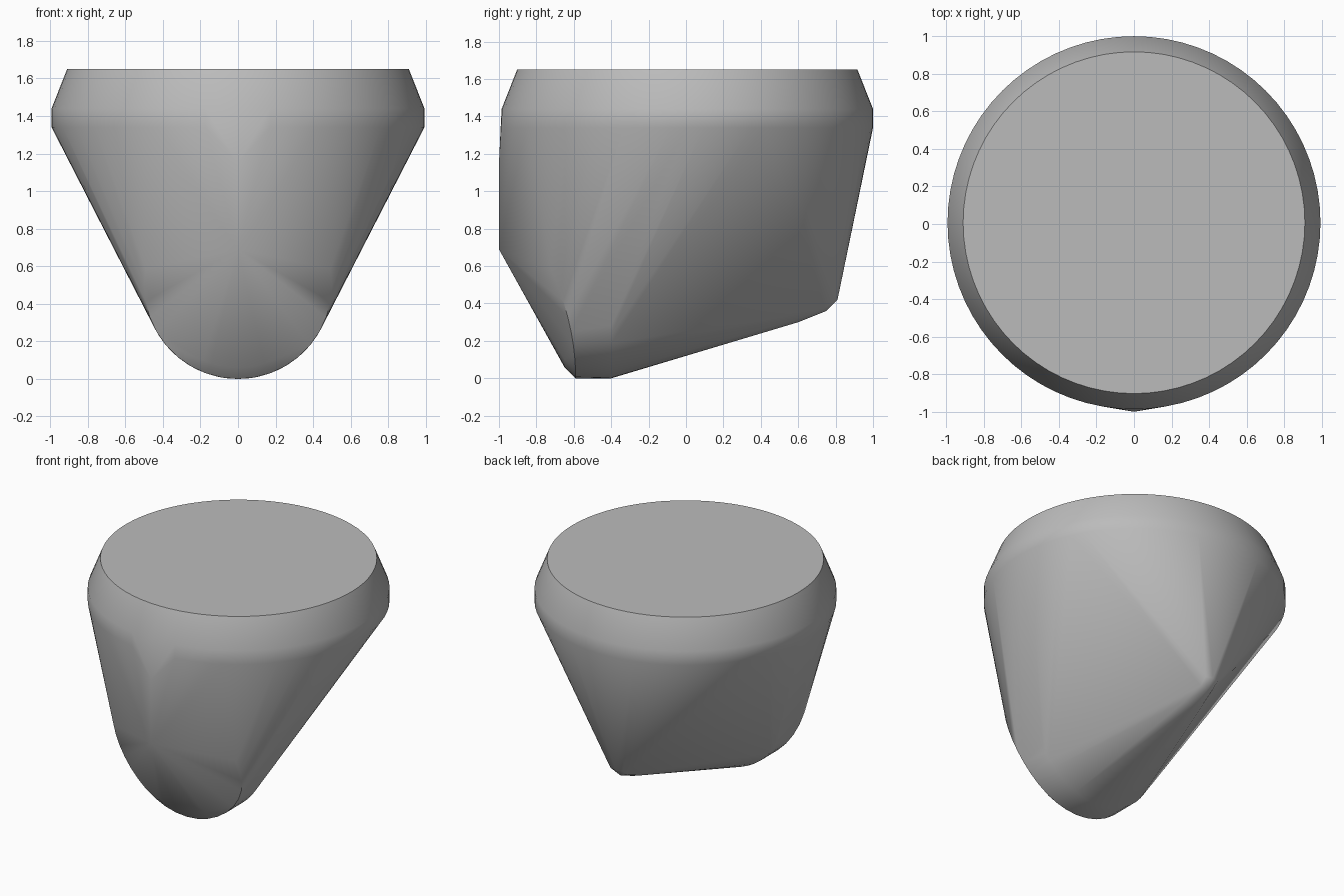
import bpy, bmesh
from math import sin, cos, pi, radians

cube = bpy.data.objects.get("Cube")
if cube:
    bpy.data.objects.remove(cube, do_unlink=True)

# Single grey material
grey = bpy.data.materials.new("plain grey")
grey.use_nodes = True
colour = (0.5, 0.5, 0.5, 1)
grey.diffuse_color = colour
grey.node_tree.nodes["Principled BSDF"].inputs["Base Color"].default_value = colour


def ring(radius, z, count=72):
    """Horizontal circle of the round upper body."""
    return [(radius * cos(2 * pi * i / count), 0.007 + radius * sin(2 * pi * i / count), z)
            for i in range(count)]


def toe_arc(radius, y, lean=0.0, sweep=64, count=20):
    """Upright arc under the toe; lean carries its upper part forward."""
    points = []
    for i in range(count + 1):
        a = radians(-sweep + 2 * sweep * i / count)
        z = 0.5 - radius * cos(a)
        points.append((radius * sin(a), y - lean * z * z, z))
    return points


# Round rim: flat top, chamfer and short upright band
points = ring(0.91, 1.65) + ring(0.993, 1.44) + ring(0.993, 1.34)

# Rounded toe: two full arcs and a smaller one for the front bevel
points += toe_arc(0.5, -0.4)
points += toe_arc(0.5, -0.59, lean=0.39, sweep=100)
points += toe_arc(0.44, -0.65, sweep=25, count=8)

# Nose ridge at the front
points += [(0, -1, 0.69), (0, -1, 1.15)]

# Narrow keel tip at the back
points += [(0, 0.6, 0.3), (0, 0.75, 0.36), (0, 0.81, 0.42)]
for side in (-1, 1):
    points += [(side * 0.06, 0.6, 0.32), (side * 0.05, 0.74, 0.375), (side * 0.05, 0.795, 0.42)]

# Skin stretched over all sections
bm = bmesh.new()
for p in points:
    bm.verts.new(p)
bmesh.ops.convex_hull(bm, input=bm.verts[:])
bmesh.ops.delete(bm, geom=[v for v in bm.verts if not v.link_faces], context='VERTS')
bmesh.ops.dissolve_limit(bm, angle_limit=radians(0.5), verts=bm.verts[:], edges=bm.edges[:])
bmesh.ops.recalc_face_normals(bm, faces=bm.faces[:])
mesh = bpy.data.meshes.new("tapered_body")
bm.to_mesh(mesh)
bm.free()
mesh.materials.append(grey)

body = bpy.data.objects.new("tapered_body", mesh)
bpy.context.collection.objects.link(body)
bpy.ops.object.select_all(action='DESELECT')
body.select_set(True)
bpy.context.view_layer.objects.active = body
bpy.ops.object.shade_smooth_by_angle(angle=radians(40))
